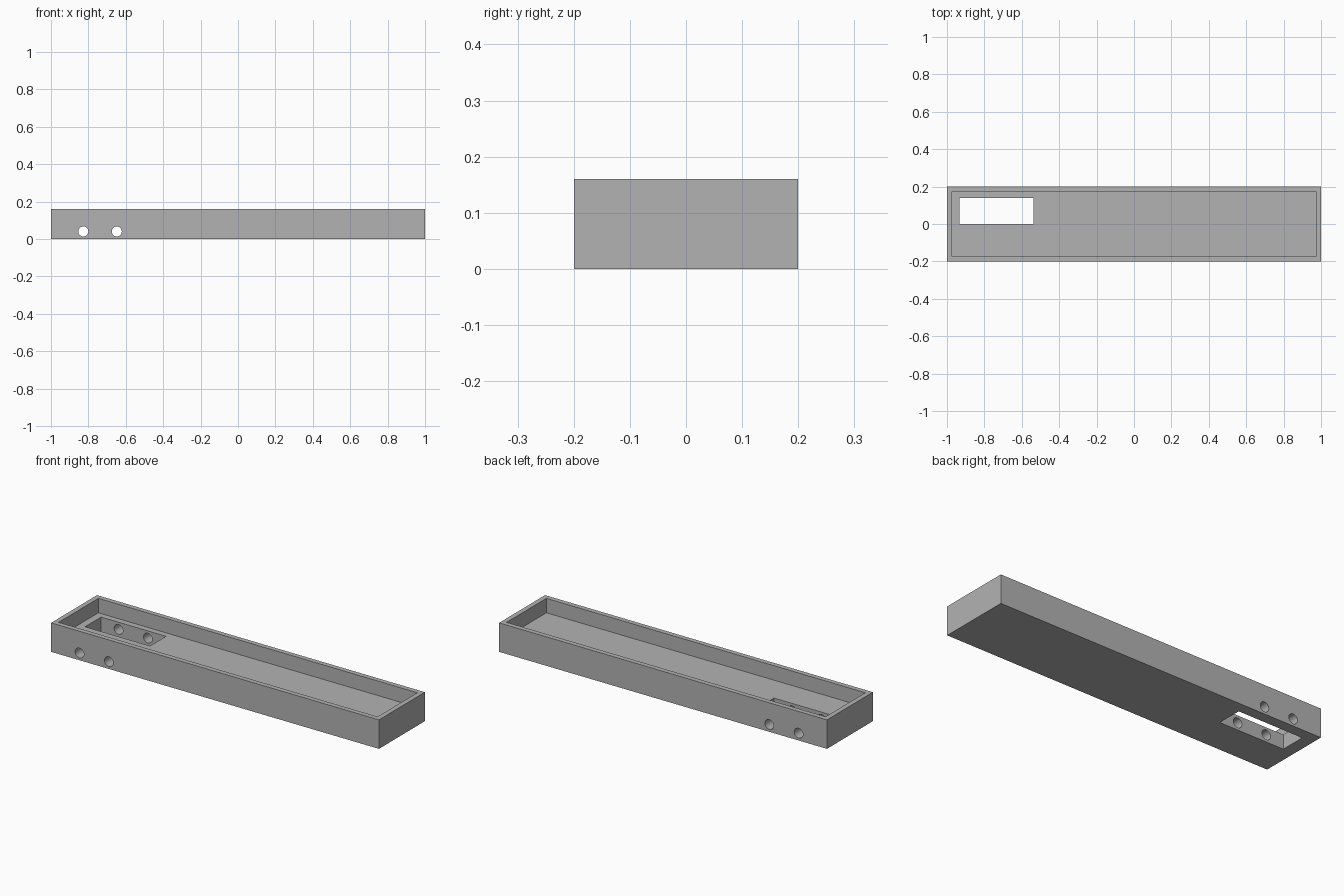
import bpy
import math

cube = bpy.data.objects.get("Cube")
if cube:
    bpy.data.objects.remove(cube, do_unlink=True)

grey = bpy.data.materials.new("plain grey")
grey.use_nodes = True
colour = (0.45, 0.45, 0.45, 1)
grey.diffuse_color = colour
grey.node_tree.nodes["Principled BSDF"].inputs["Base Color"].default_value = colour


def block(name, low, high):
    """Box between two opposite corners."""
    bpy.ops.mesh.primitive_cube_add(size=1, location=[(a + b) / 2 for a, b in zip(low, high)])
    obj = bpy.context.object
    obj.name = name
    obj.scale = [b - a for a, b in zip(low, high)]
    bpy.ops.object.transform_apply(location=False, rotation=False, scale=True)
    obj.data.materials.append(grey)
    return obj


# Solid body of the tray
tray = block("tray", (-1, -0.2, 0), (1, 0.2, 0.16))

# Shallow recess, and the slot that goes right through the floor
cutters = [
    block("recess_cutter", (-0.973, -0.173, 0.08), (0.973, 0.173, 0.3)),
    block("slot_cutter", (-0.933, 0, -0.1), (-0.537, 0.14, 0.12)),
]

# Two round holes running front to back through the floor
for i, x in enumerate((-0.827, -0.648)):
    bpy.ops.mesh.primitive_cylinder_add(vertices=32, radius=0.0267, depth=0.6,
                                        location=(x, 0, 0.04),
                                        rotation=(math.pi / 2, 0, 0))
    drill = bpy.context.object
    drill.name = f"hole_cutter_{i + 1}"
    drill.data.materials.append(grey)
    cutters.append(drill)

# Cut everything out of the body, then discard the cutters
bpy.ops.object.select_all(action="DESELECT")
tray.select_set(True)
bpy.context.view_layer.objects.active = tray
for cutter in cutters:
    cutter.hide_render = True
    mod = tray.modifiers.new(cutter.name, "BOOLEAN")
    mod.operation = "DIFFERENCE"
    mod.solver = "EXACT"
    mod.object = cutter
    bpy.ops.object.modifier_apply(modifier=mod.name)
for cutter in cutters:
    bpy.data.objects.remove(cutter, do_unlink=True)

# Round hole walls smooth, all other edges crisp
bpy.ops.object.shade_smooth_by_angle(angle=math.radians(30))
